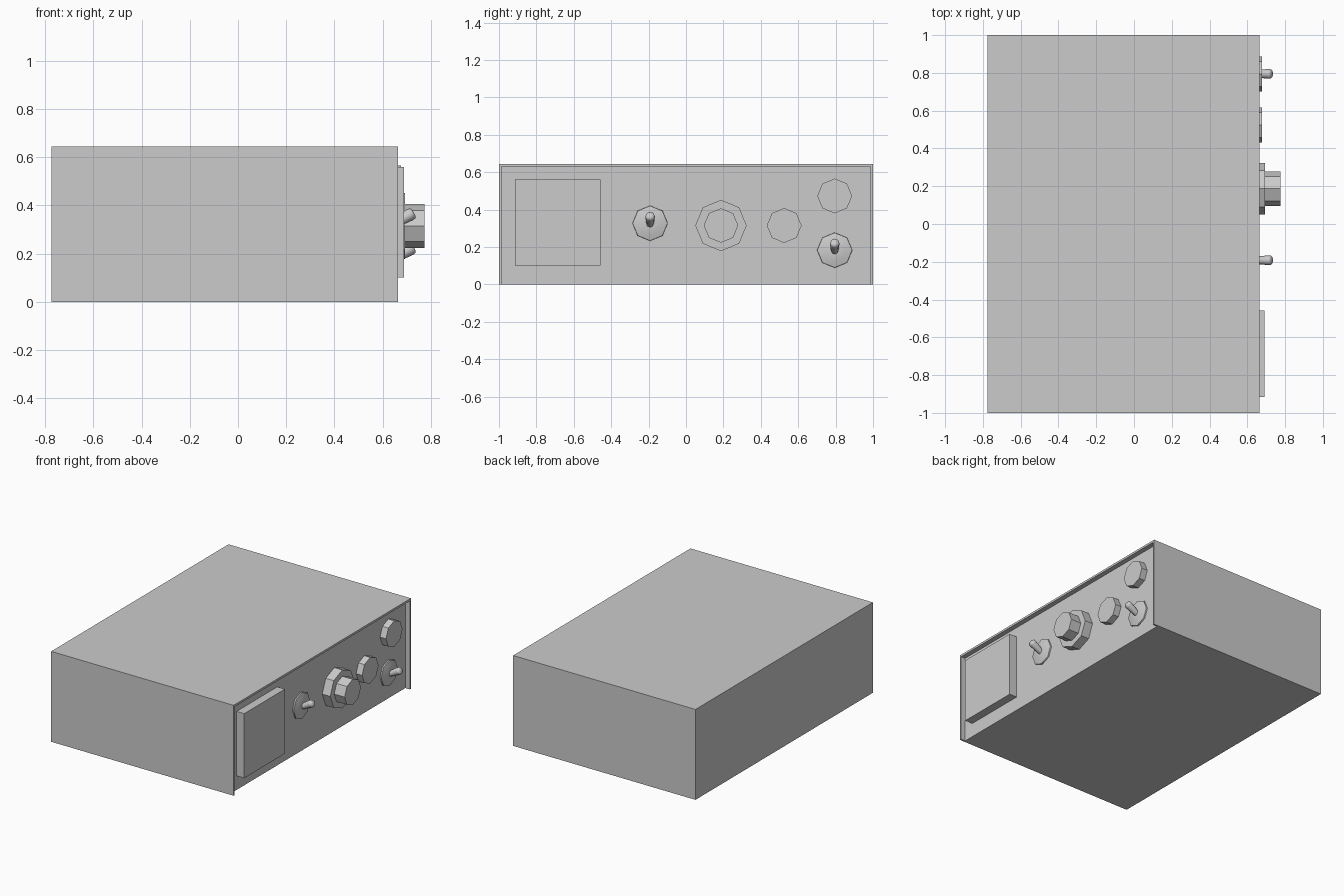
import bpy, bmesh, math
from mathutils import Matrix, Vector

if "Cube" in bpy.data.objects:
    bpy.data.objects.remove(bpy.data.objects["Cube"])

PANEL = 0.63  # x of the recessed control panel


def box(name, lo, hi):
    bm = bmesh.new()
    bmesh.ops.create_cube(bm, size=1)
    lo, hi = Vector(lo), Vector(hi)
    bm.transform(Matrix.Translation((lo + hi) / 2) @ Matrix.Diagonal((*(hi - lo), 1)))
    return finish(name, bm)


def finish(name, bm):
    bmesh.ops.recalc_face_normals(bm, faces=bm.faces)
    me = bpy.data.meshes.new(name)
    bm.to_mesh(me)
    bm.free()
    ob = bpy.data.objects.new(name, me)
    bpy.context.collection.objects.link(ob)
    return ob


def turned(name, profile, y, z, tilt=0.0, smooth=False):
    """Eight-sided turned part along +x; profile is (distance from panel, radius)."""
    bm = bmesh.new()
    rings = [[bm.verts.new((d, r * math.cos(a), r * math.sin(a)))
              for a in (math.tau * i / 8 for i in range(8))] for d, r in profile]
    for a, b in zip(rings, rings[1:]):
        for i in range(8):
            j = (i + 1) % 8
            bm.faces.new((a[i], a[j], b[j], b[i]))
    bm.faces.new(rings[0])
    bm.faces.new(rings[-1])
    bm.transform(Matrix.Translation((PANEL, y, z)) @ Matrix.Rotation(-tilt, 4, 'Y'))
    ob = finish(name, bm)
    if smooth:
        bpy.ops.object.select_all(action='DESELECT')
        ob.select_set(True)
        bpy.context.view_layer.objects.active = ob
        bpy.ops.object.shade_smooth_by_angle(angle=math.radians(50))
    return ob


# Case with a recess cut behind its top and side lips
case = box("case", (-0.775, -1, 0), (0.665, 1, 0.645))
cutter = box("recess_cutter", (PANEL, -0.987, -0.1), (0.8, 0.987, 0.63))
cutter.hide_render = True
cutter.hide_set(True)
cut = case.modifiers.new("recess", 'BOOLEAN')
cut.operation = 'DIFFERENCE'
cut.solver = 'EXACT'
cut.object = cutter

# Square meter plate
box("meter_plate", (PANEL - 0.005, -0.915, 0.10), (0.69, -0.457, 0.56))

# Stepped main dial
turned("dial_base", [(-0.005, 0.137), (0.063, 0.137)], 0.187, 0.315)
turned("dial_knob", [(0.05, 0.092), (0.145, 0.092)], 0.187, 0.315)

# Round buttons
for i, (y, z) in enumerate([(0.525, 0.315), (0.795, 0.473)]):
    turned(f"button_{i + 1}", [(-0.005, 0.093), (0.047, 0.093)], y, z)

# Toggle switches: collar and tilted lever
for i, (y, z) in enumerate([(-0.192, 0.327), (0.795, 0.183)]):
    turned(f"toggle_collar_{i + 1}",
           [(-0.005, 0.095), (0.009, 0.093), (0.018, 0.06), (0.022, 0.03)], y, z, smooth=True)
    turned(f"toggle_lever_{i + 1}",
           [(0, 0.018), (0.095, 0.026), (0.108, 0.024), (0.114, 0.014)],
           y, z - 0.012, math.radians(29), smooth=True)
